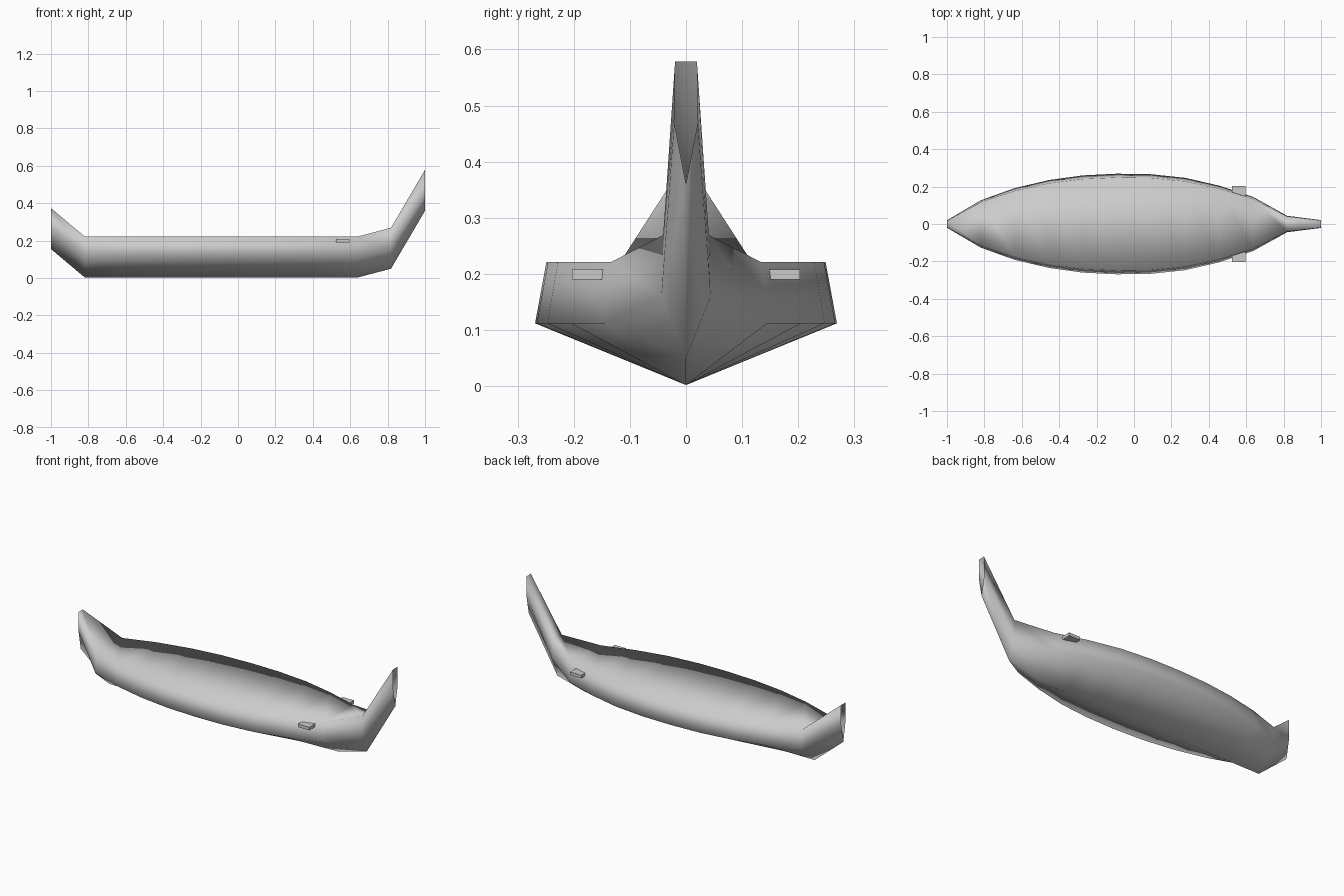
import bpy, bmesh

cube = bpy.data.objects.get("Cube")
if cube:
    bpy.data.objects.remove(cube, do_unlink=True)

# Single plain grey
grey = bpy.data.materials.new("plain_grey")
grey.use_nodes = True
colour = (0.6, 0.6, 0.6, 1)
grey.diffuse_color = colour
grey.node_tree.nodes["Principled BSDF"].inputs["Base Color"].default_value = colour


def make_object(name, bm, smooth=False):
    mesh = bpy.data.meshes.new(name)
    for face in bm.faces:
        face.smooth = smooth
    bm.to_mesh(mesh)
    bm.free()
    obj = bpy.data.objects.new(name, mesh)
    bpy.context.collection.objects.link(obj)
    mesh.materials.append(grey)


# Evenly spaced stations: half beam at the chine and keel height
beams = [0.02, 0.127, 0.192, 0.235, 0.26, 0.269, 0.266, 0.247, 0.205, 0.145, 0.044, 0.021]
keel = [0.155] + [0.002] * 9 + [0.05, 0.36]
CHINE, RIM, LEAN = 0.11, 0.219, 0.925

# Hull with V bottom, sides leaning in and a flush deck, open at both post ends
bm = bmesh.new()
rings = []
for i, (beam, z) in enumerate(zip(beams, keel)):
    x = -1 + 2 * i / (len(beams) - 1)
    rim = beam * LEAN
    section = [(-rim, RIM), (-beam, CHINE), (0, 0), (beam, CHINE), (rim, RIM)]
    rings.append([bm.verts.new((x, y, z + h)) for y, h in section])
for a, b in zip(rings, rings[1:]):
    for j in range(len(a)):
        k = (j + 1) % len(a)
        bm.faces.new((a[j], a[k], b[k], b[j]))
make_object("decked_hull", bm, smooth=True)

# Small oar blocks on both sides near the bow, inner edge following the hull
for name, side in (("left_oar_block", 1), ("right_oar_block", -1)):
    bm = bmesh.new()
    outline = [(0.523, 0.17), (0.595, 0.148), (0.595, 0.203), (0.523, 0.203)]
    base = bm.faces.new([bm.verts.new((x, y * side, 0.19)) for x, y in outline])
    top = bmesh.ops.extrude_face_region(bm, geom=[base])["geom"]
    bmesh.ops.translate(bm, vec=(0, 0, 0.018), verts=[v for v in top if isinstance(v, bmesh.types.BMVert)])
    bmesh.ops.recalc_face_normals(bm, faces=bm.faces)
    make_object(name, bm)
